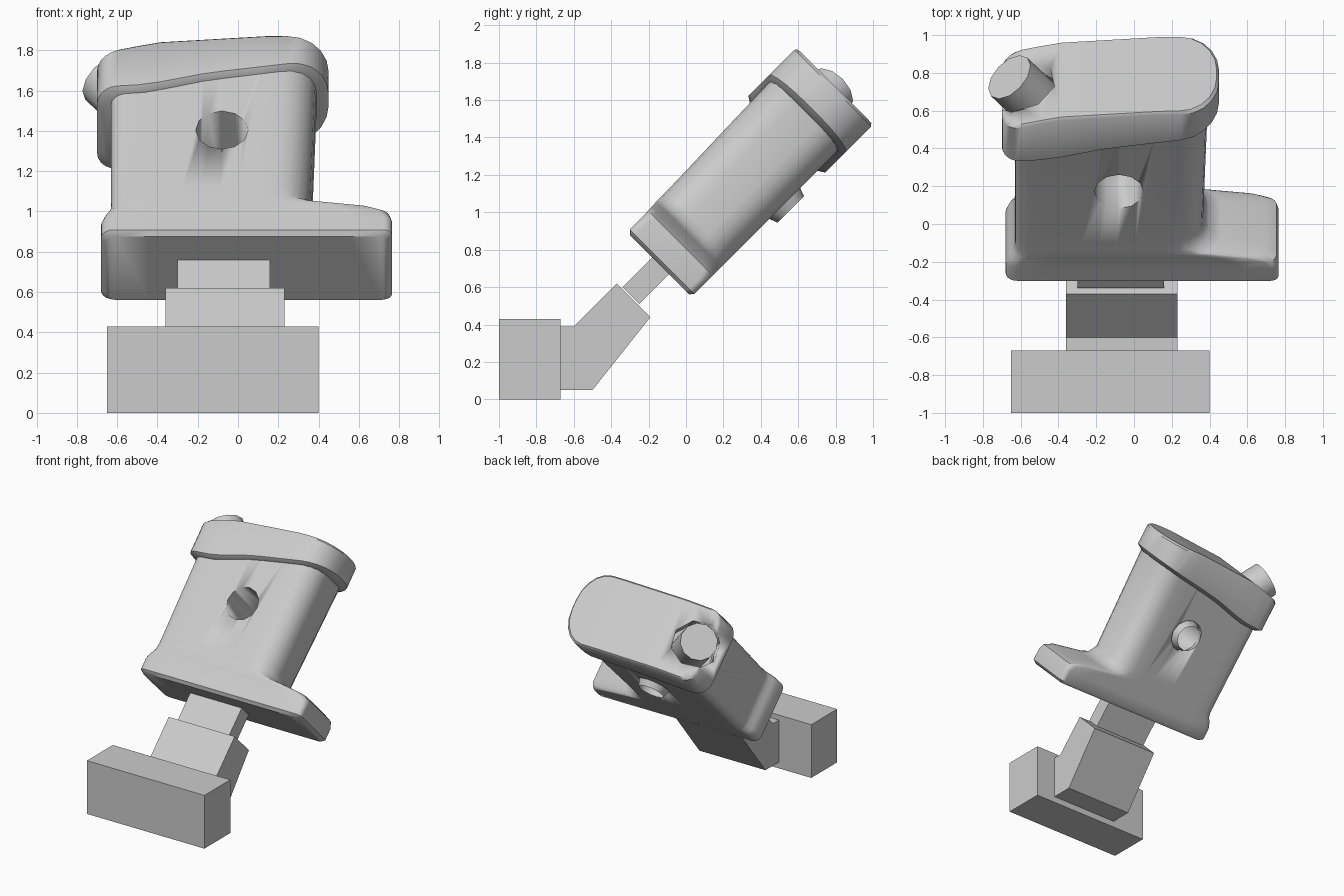
import bpy, bmesh
from math import sin, cos, pi, radians, sqrt
from mathutils import Vector

if "Cube" in bpy.data.objects:
    bpy.data.objects.remove(bpy.data.objects["Cube"])

R2 = sqrt(2)


def world(x, s, t):
    """Grip axes (x across, s along the 45 degree tilt, t front to back) to world."""
    return Vector((x, (s + t) / R2, (s - t) / R2))


def finish(name, bm, smooth=None):
    bmesh.ops.recalc_face_normals(bm, faces=bm.faces)
    me = bpy.data.meshes.new(name)
    bm.to_mesh(me)
    bm.free()
    ob = bpy.data.objects.new(name, me)
    bpy.context.collection.objects.link(ob)
    if smooth:
        activate(ob)
        bpy.ops.object.shade_smooth_by_angle(angle=radians(smooth))
    return ob


def activate(ob):
    bpy.ops.object.select_all(action='DESELECT')
    ob.select_set(True)
    bpy.context.view_layer.objects.active = ob


def prism(name, profile, x0, x1):
    """Extrude a side (y, z) profile across x."""
    bm = bmesh.new()
    f = bm.faces.new([bm.verts.new((x0, y, z)) for y, z in profile])
    r = bmesh.ops.extrude_face_region(bm, geom=[f])
    bmesh.ops.translate(bm, vec=(x1 - x0, 0, 0),
                        verts=[v for v in r['geom'] if isinstance(v, bmesh.types.BMVert)])
    return finish(name, bm)


def ring(x0, x1, t0, t1, left, right, n=5, m=8):
    """Rounded rectangle; each end has its own (rx, rt) corner radius."""
    (lx, lt), (rx, rt) = left, right
    a = [i / n * pi / 2 for i in range(n + 1)]
    half = [(x0 + lx * (1 - sin(k)), lt * (1 - cos(k))) for k in reversed(a)]
    xa, xb = x0 + lx, x1 - rx
    half = sorted([(x0 + lx * (1 - cos(k)), lt * (1 - sin(k))) for k in a])
    half += [(xa + (xb - xa) * i / m, 0) for i in range(1, m)]
    half += [(xb + rx * sin(k), rt * (1 - cos(k))) for k in a]
    return [(x, t0 + d) for x, d in half] + [(x, t1 - d) for x, d in reversed(half)]


def loft(name, rings, smooth):
    """Skin rings of (x, t) outlines with heights s(x); ends closed in strips."""
    bm = bmesh.new()
    loops = [[bm.verts.new(world(x, s(x) if callable(s) else s, t)) for x, t in pts]
             for pts, s in rings]
    n = len(loops[0])
    for a, b in zip(loops, loops[1:]):
        for i in range(n):
            j = (i + 1) % n
            bm.faces.new((a[i], a[j], b[j], b[i]))
    for l in (loops[0], loops[-1]):
        for i in range(n // 2 - 1):
            bm.faces.new((l[i], l[i + 1], l[n - 2 - i], l[n - 1 - i]))
    return finish(name, bm, smooth)


def cylinder(name, a, b, r0, r1, sides, caps=True, smooth=35):
    axis = (b - a).normalized()
    rot = axis.to_track_quat('Z', 'Y')
    bm = bmesh.new()
    bmesh.ops.create_cone(bm, cap_ends=caps, segments=sides, radius1=r0, radius2=r1,
                          depth=(b - a).length)
    for v in bm.verts:
        v.co = rot @ v.co + (a + b) / 2
    return finish(name, bm, smooth)


def cut(ob, cutter):
    m = ob.modifiers.new("cut", 'BOOLEAN')
    m.operation, m.object, m.solver = 'DIFFERENCE', cutter, 'EXACT'
    activate(ob)
    bpy.ops.object.modifier_apply(modifier=m.name)


def curve(points):
    def f(x):
        for (xa, sa), (xb, sb) in zip(points, points[1:]):
            if x <= xb:
                return sa + (sb - sa) * (max(x, xa) - xa) / (xb - xa)
        return points[-1][1]
    return f


# Mounting block, bent arm and stem
prism("mount_block", [(-1, 0), (-.67, 0), (-.67, .43), (-1, .43)], -.65, .40)
prism("bent_arm", [(-.67, .05), (-.5, .05), (-.19, .44), (-.37, .62), (-.6, .39), (-.67, .39)],
      -.36, .23)
prism("stem", [(-.34, .60), (-.25, .51), (-.06, .70), (-.15, .79)], -.30, .16)

# Grip shaft with flared foot: s, x0, x1, t0, t1, left radius, right radius
sections = [
    (.408, -.655, .74, -.83, -.385, .05, .03),
    (.43, -.68, .765, -.855, -.368, .06, .04),
    (.52, -.68, .765, -.855, -.368, .06, .04),
    (.57, -.66, .755, -.856, -.368, .06, .06),
    (.60, -.64, .70, -.858, -.368, .07, .10),
    (.635, -.632, .46, -.86, -.368, .07, .14),
    (.66, -.63, .40, -.86, -.368, .07, .16),
    (.72, -.63, .365, -.86, -.368, .07, .17),
    (1.58, -.63, .39, -.885, -.368, .07, .17)]
shaft = loft("grip_shaft", [(ring(x0, x1, t0, t1, (l, l), (r, r)), s)
                            for s, x0, x1, t0, t1, l, r in sections], 40)

# Cap with sloped top and stepped underside
low = curve([(-.7, 1.35), (-.45, 1.37), (-.15, 1.45), (.28, 1.52), (.45, 1.55)])
top = curve([(-.7, 1.62), (-.4, 1.70), (.15, 1.745), (.45, 1.747)])


def cap_ring(d):
    return ring(-.70 + d, .45 - d, -.912 + d, -.332 - d, (.10, .12), (.2, .25))


cap = loft("grip_cap", [(cap_ring(.035), low),
                        (cap_ring(0), lambda x: low(x) + .025),
                        (cap_ring(0), lambda x: top(x) - .015),
                        (cap_ring(.012), top)], 40)

# Pocket for the thumb button
tip, back = world(-.66, 1.72, -.62), world(-.42, 1.40, -.62)
pocket = cylinder("pocket_cutter", back, tip + (tip - back), .18, .18, 8)
# Round hole through the grip
bore = cylinder("bore_cutter", world(-.08, 1.114, -1.1), world(-.08, 1.114, -.1), .13, .13, 12)
cut(shaft, bore)
cut(shaft, pocket)
cut(cap, pocket)
for c in (pocket, bore):
    bpy.data.objects.remove(c)

# Thumb button and the bore sleeve that shows slightly at the back
cylinder("thumb_button", back, tip, .14, .14, 12)
cylinder("bore_sleeve", world(-.08, 1.114, -.40), world(-.08, 1.114, -.322), .129, .10, 12, False)
